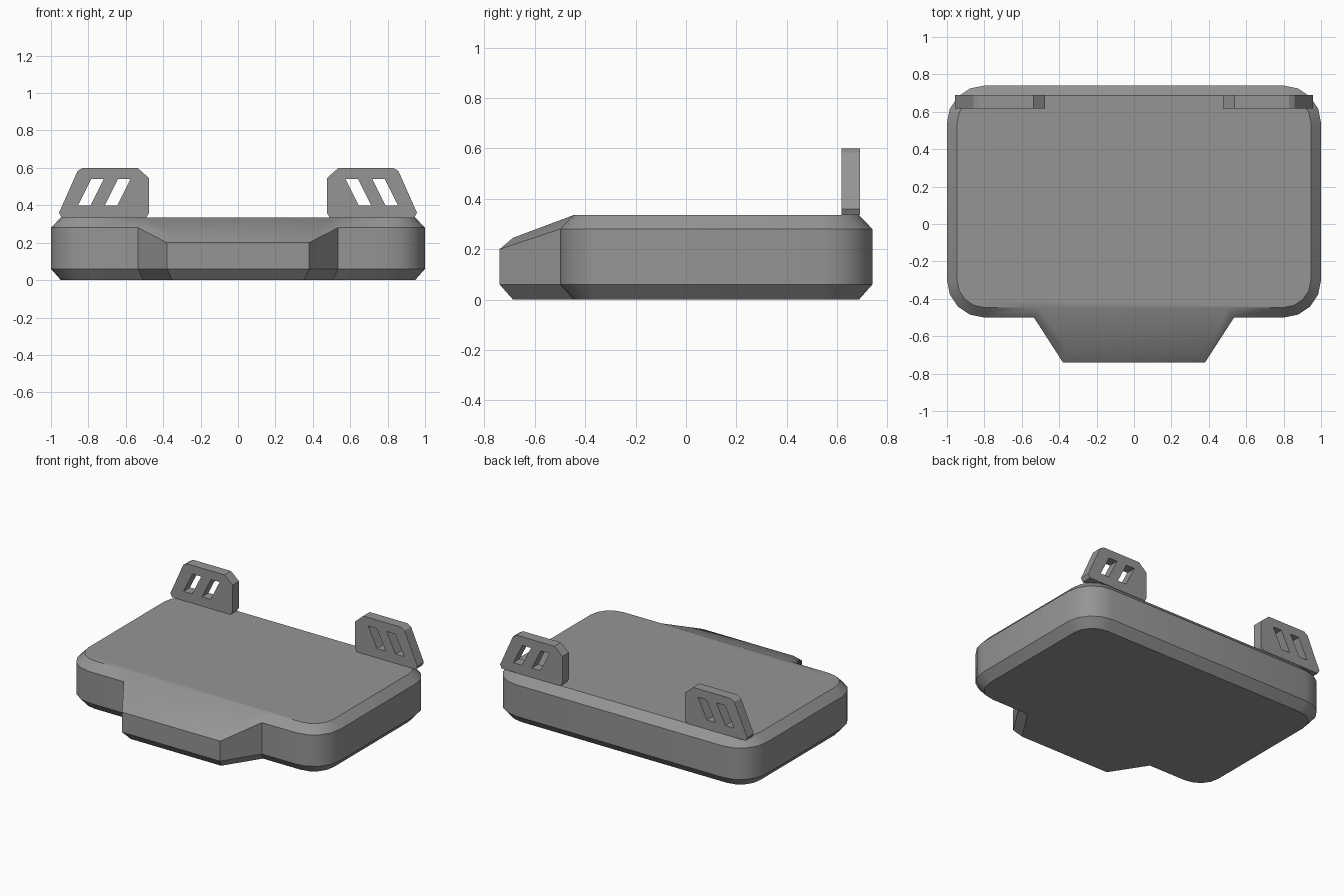
import bpy
import bmesh
from math import cos, sin, pi, radians
from mathutils import Vector

cube = bpy.data.objects.get("Cube")
if cube:
    bpy.data.objects.remove(cube, do_unlink=True)

grey = bpy.data.materials.new("plain grey")
grey.use_nodes = True
colour = (0.3, 0.3, 0.3, 1)
grey.diffuse_color = colour
grey.node_tree.nodes["Principled BSDF"].inputs["Base Color"].default_value = colour


def finish(obj):
    obj.data.materials.clear()
    obj.data.materials.append(grey)
    bpy.ops.object.select_all(action="DESELECT")
    obj.select_set(True)
    bpy.context.view_layer.objects.active = obj
    bpy.ops.object.shade_smooth_by_angle(angle=radians(30))


def inset(points, d):
    """Offset a counter-clockwise outline inward with mitred corners."""
    result = []
    for i, p in enumerate(points):
        a = (p - points[i - 1]).normalized()
        b = (points[(i + 1) % len(points)] - p).normalized()
        na, nb = Vector((-a.y, a.x)), Vector((-b.y, b.x))
        result.append(p + (na + nb) * d / (1 + na.dot(nb)))
    return result


# Body outline: right half from front to back, then mirrored
BACK, FRONT, LIP, RADIUS, STEPS = 0.74, -0.5, -0.74, 0.2, 4


def corner(cx, cy, start):
    angles = [start + pi / 2 * i / STEPS for i in range(STEPS + 1)]
    return [Vector((cx + RADIUS * cos(a), cy + RADIUS * sin(a))) for a in angles]


half = [Vector((0.38, LIP)), Vector((0.535, FRONT))]
half += corner(1 - RADIUS, FRONT + RADIUS, -pi / 2)
half += corner(1 - RADIUS, BACK - RADIUS, 0)
outline = half + [Vector((-p.x, p.y)) for p in reversed(half)]
inner = inset(outline, 0.053)
count = len(outline)

# Body: four stacked rings, with the front lip lowered
bm = bmesh.new()
rings = []
for pts, z, lip_z in ((inner, 0, 0), (outline, 0.06, 0.06),
                      (outline, 0.28, 0.2), (inner, 0.335, 0.245)):
    rings.append([bm.verts.new((p.x, p.y, lip_z if i in (0, count - 1) else z))
                  for i, p in enumerate(pts)])
for low, high in zip(rings, rings[1:]):
    for i in range(count):
        j = (i + 1) % count
        bm.faces.new((low[i], low[j], high[j], high[i]))
top = rings[-1]
bm.faces.new(reversed(rings[0]))
bm.faces.new(top[1:-1])
bm.faces.new((top[-1], top[0], top[1], top[-2]))
bmesh.ops.recalc_face_normals(bm, faces=bm.faces)
mesh = bpy.data.meshes.new("body")
bm.to_mesh(mesh)
bm.free()
body = bpy.data.objects.new("body", mesh)
bpy.context.collection.objects.link(body)
finish(body)

# Slotted upright tabs at the back corners
tab_outline = [(0.49, 0.335), (0.944, 0.335), (0.957, 0.36), (0.858, 0.583),
               (0.83, 0.6), (0.537, 0.6), (0.475, 0.545), (0.475, 0.36)]
slot = [(0.645, 0.4), (0.712, 0.4), (0.642, 0.54), (0.575, 0.54)]
slots = [[(x + shift, z) for x, z in slot] for shift in (0, 0.143)]


def slotted_tab(name, side):
    curve = bpy.data.curves.new(name, "CURVE")
    curve.dimensions = "2D"
    curve.fill_mode = "BOTH"
    curve.extrude = 0.036
    for loop in [tab_outline] + slots:
        spline = curve.splines.new("POLY")
        spline.points.add(len(loop) - 1)
        for point, (x, z) in zip(spline.points, loop):
            point.co = (side * x, z, 0, 1)
        spline.use_cyclic_u = True
    obj = bpy.data.objects.new(name, curve)
    bpy.context.collection.objects.link(obj)
    obj.rotation_euler.x = pi / 2
    obj.location.y = 0.654
    bpy.ops.object.select_all(action="DESELECT")
    obj.select_set(True)
    bpy.context.view_layer.objects.active = obj
    bpy.ops.object.convert(target="MESH")
    obj = bpy.context.view_layer.objects.active
    # Weld the faces and sides into one solid
    bm = bmesh.new()
    bm.from_mesh(obj.data)
    bmesh.ops.remove_doubles(bm, verts=bm.verts, dist=0.0005)
    bmesh.ops.recalc_face_normals(bm, faces=bm.faces)
    bm.to_mesh(obj.data)
    bm.free()
    finish(obj)


slotted_tab("left_tab", 1)
slotted_tab("right_tab", -1)
